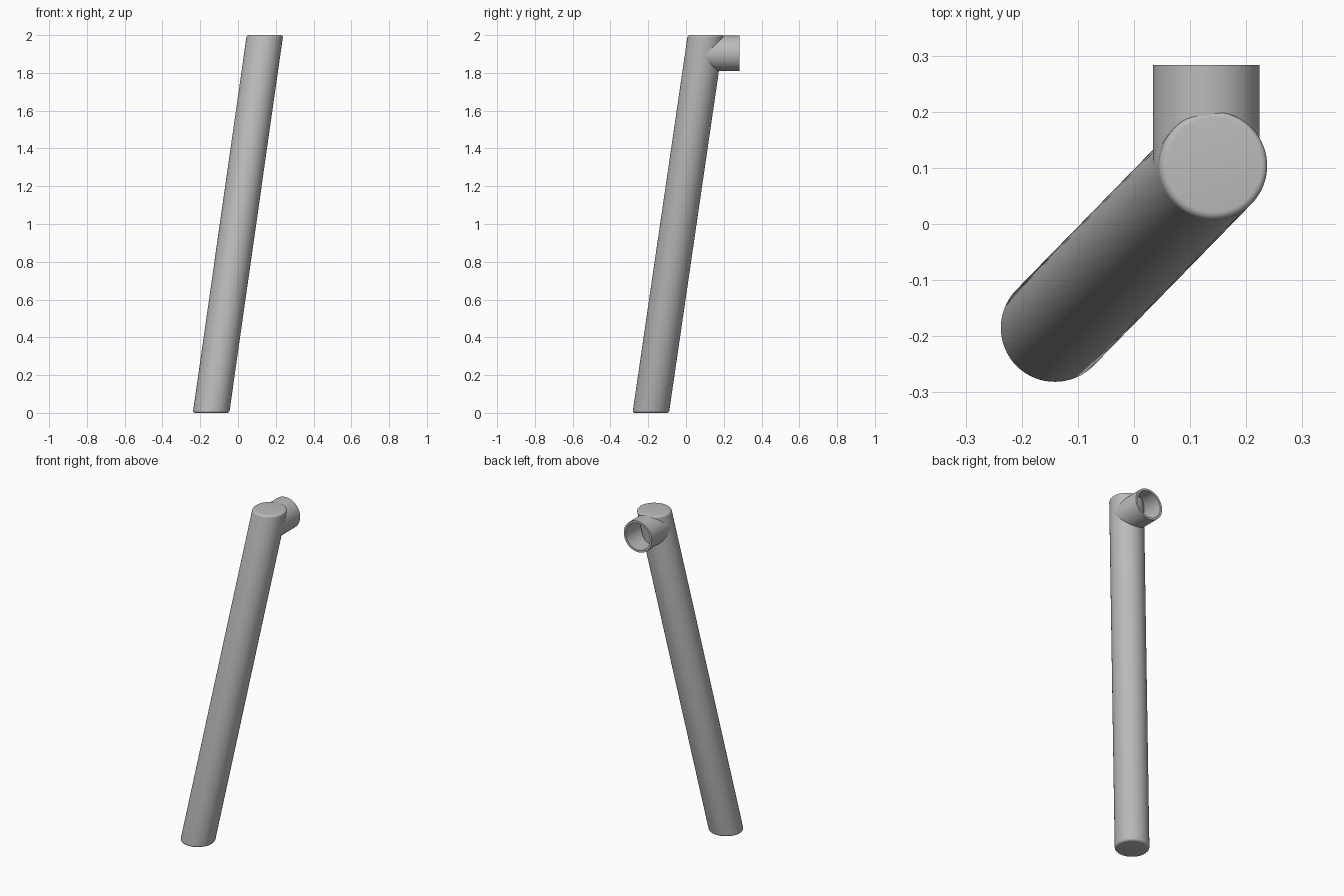
import bpy, bmesh, math
from mathutils import Matrix, Vector

cube = bpy.data.objects.get("Cube")
if cube:
    bpy.data.objects.remove(cube, do_unlink=True)

SIDES = 64
grey = bpy.data.materials.new("satin_grey")
grey.use_nodes = True
colour = (0.5, 0.5, 0.5, 1)
grey.diffuse_color = colour
grey.node_tree.nodes["Principled BSDF"].inputs["Base Color"].default_value = colour


def lathe(name, profile, matrix, closed=False):
    """Turn a (radius, height) profile about z, then place it with a matrix."""
    bm = bmesh.new()
    rings = []
    for r, h in profile:
        angles = [2 * math.pi * i / SIDES for i in range(SIDES)]
        rings.append([bm.verts.new((r * math.cos(a), r * math.sin(a), h)) for a in angles])
    pairs = list(zip(rings, rings[1:]))
    if closed:
        pairs.append((rings[-1], rings[0]))
    else:
        bm.faces.new(rings[0][::-1])
        bm.faces.new(rings[-1])
    for low, high in pairs:
        for i in range(SIDES):
            j = (i + 1) % SIDES
            bm.faces.new((low[i], low[j], high[j], high[i]))
    bm.transform(matrix)
    bmesh.ops.recalc_face_normals(bm, faces=bm.faces)
    mesh = bpy.data.meshes.new(name)
    bm.to_mesh(mesh)
    bm.free()
    mesh.materials.append(grey)
    obj = bpy.data.objects.new(name, mesh)
    bpy.context.collection.objects.link(obj)
    bpy.ops.object.select_all(action="DESELECT")
    obj.select_set(True)
    bpy.context.view_layer.objects.active = obj
    bpy.ops.object.shade_smooth_by_angle(angle=math.radians(35))
    return obj


# Slanted leg: round rod with softened ends, sheared so both ends stay level
radius, fillet, height = 0.0965, 0.012, 2.0
arc = [math.pi / 2 * i / 5 for i in range(6)]
bottom = [(radius - fillet + fillet * math.sin(a), fillet - fillet * math.cos(a)) for a in arc]
top = [(r, height - h) for r, h in reversed(bottom)]
shear = Matrix.Identity(4)
shear[0][2], shear[1][2] = 0.1425, 0.146
shear[0][3], shear[1][3] = -0.1425, -0.1865
lathe("slanted_leg", bottom + top, shear)

# Hollow socket at the back of the leg top
outer, inner = 0.095, 0.082
start, end = 0.10, 0.283
tube = [(inner, start), (outer, start), (outer, end), (inner, end)]
place = Matrix.Translation(Vector((0.129, 0, 1.904))) @ Matrix.Rotation(-math.pi / 2, 4, "X")
lathe("rail_socket", tube, place, closed=True)
